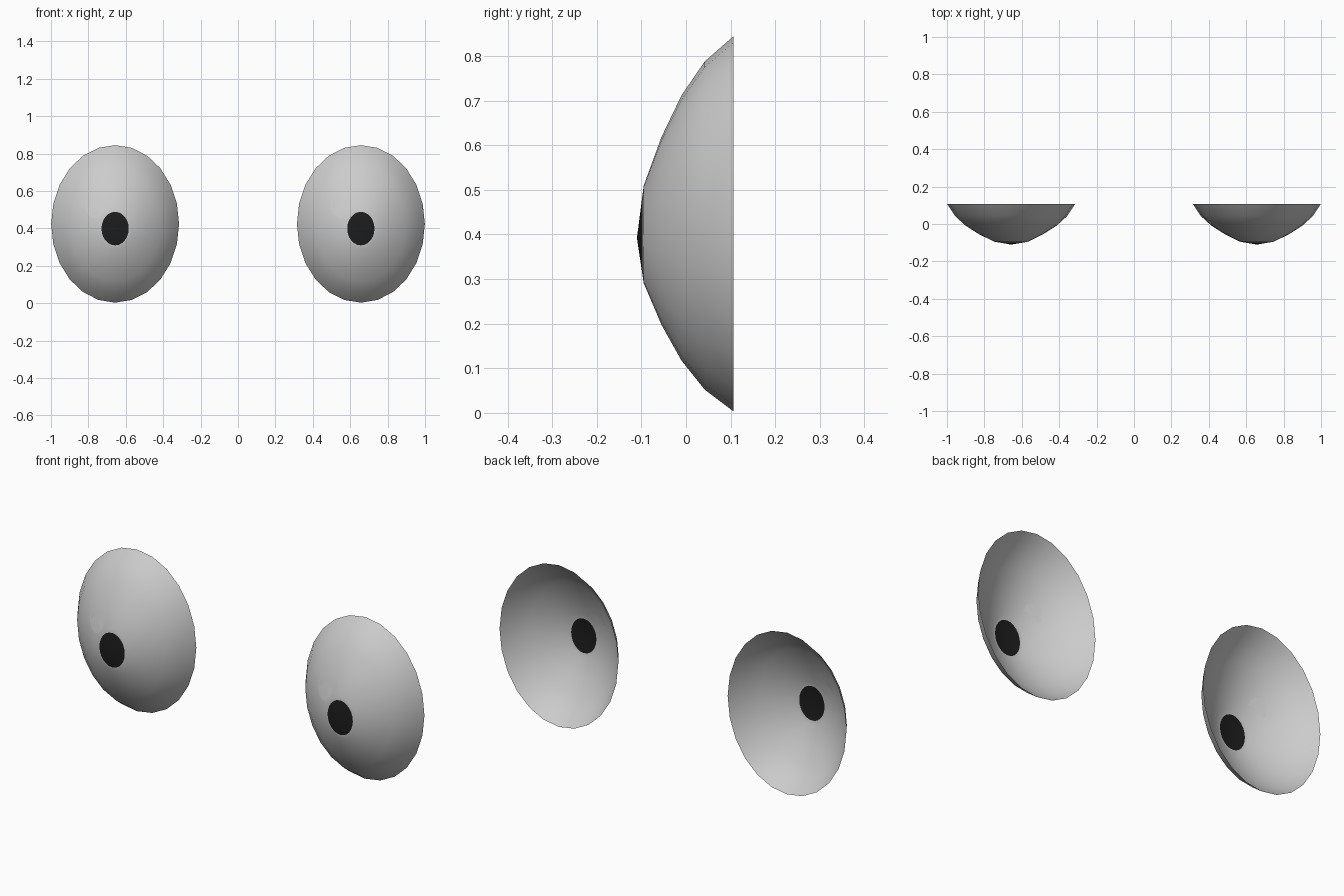
import bpy, bmesh, math

if "Cube" in bpy.data.objects:
    bpy.data.objects.remove(bpy.data.objects["Cube"])

RX, RZ, CZ = 0.342, 0.421, 0.424      # rim half-width, half-height, centre height
TIP_Z = 0.392                         # height of the pupil centre
SEG = 24
# dome profile: (fraction of rim radius, depth y)
PROFILE = [(0, -0.11), (0.213, -0.0976), (0.259, -0.095), (0.5, -0.055),
           (0.707, -0.01), (0.874, 0.042), (1.0, 0.107)]


def material(name, c):
    m = bpy.data.materials.new(name)
    m.diffuse_color = (c, c, c, 1)
    m.use_nodes = True
    m.node_tree.nodes["Principled BSDF"].inputs["Base Color"].default_value = m.diffuse_color
    return m


eye_grey = material("eye_light_grey", 0.6)
pupil_black = material("pupil_black", 0.012)


def ring_centre(f):
    # rings drift from the pupil height to the rim height
    return TIP_Z + (CZ - TIP_Z) * f


def depth(f):
    for (f0, y0), (f1, y1) in zip(PROFILE, PROFILE[1:]):
        if f <= f1:
            return y0 + (y1 - y0) * (f - f0) / (f1 - f0)
    return PROFILE[-1][1]


def finish(bm, name, mats):
    me = bpy.data.meshes.new(name)
    bm.to_mesh(me)
    bm.free()
    for m in mats:
        me.materials.append(m)
    for p in me.polygons:
        p.use_smooth = True
    bpy.context.collection.objects.link(bpy.data.objects.new(name, me))


def fan_shell(bm, tip, rings):
    """Skin a centre point and rings of points; returns faces per ring."""
    c = bm.verts.new(tip)
    loops = [[bm.verts.new(p) for p in r] for r in rings]
    for k, loop in enumerate(loops):
        for i in range(SEG):
            j = (i + 1) % SEG
            if k == 0:
                f = bm.faces.new((c, loop[i], loop[j]))
                f.material_index = 1      # innermost ring is the pupil
            else:
                prev = loops[k - 1]
                bm.faces.new((prev[i], loop[i], loop[j], prev[j]))


ANGLES = [2 * math.pi * i / SEG for i in range(SEG)]


def eyeball(name, cx):
    # open dome with the pupil as its innermost cap
    bm = bmesh.new()
    rings = [[(cx + RX * f * math.cos(a), y, ring_centre(f) + RZ * f * math.sin(a))
              for a in ANGLES] for f, y in PROFILE[1:]]
    fan_shell(bm, (cx, PROFILE[0][1], TIP_Z), rings)
    finish(bm, name, [eye_grey, pupil_black])


def glint(name, cx):
    # thin highlight plate just in front of the dome
    def on_dome(dx, dz):
        f = math.hypot(dx / RX, dz / RZ)
        return (cx + dx, depth(f) - 0.005, TIP_Z + dz)
    bm = bmesh.new()
    ring = [on_dome(-0.108 + 0.053 * math.cos(a), 0.132 + 0.068 * math.sin(a))
            for a in ANGLES]
    fan_shell(bm, on_dome(-0.108, 0.132), [ring])
    finish(bm, name, [eye_grey, eye_grey])


for side, cx in (("left", -0.657), ("right", 0.657)):
    eyeball(side + "_eye", cx)
    glint(side + "_glint", cx)
